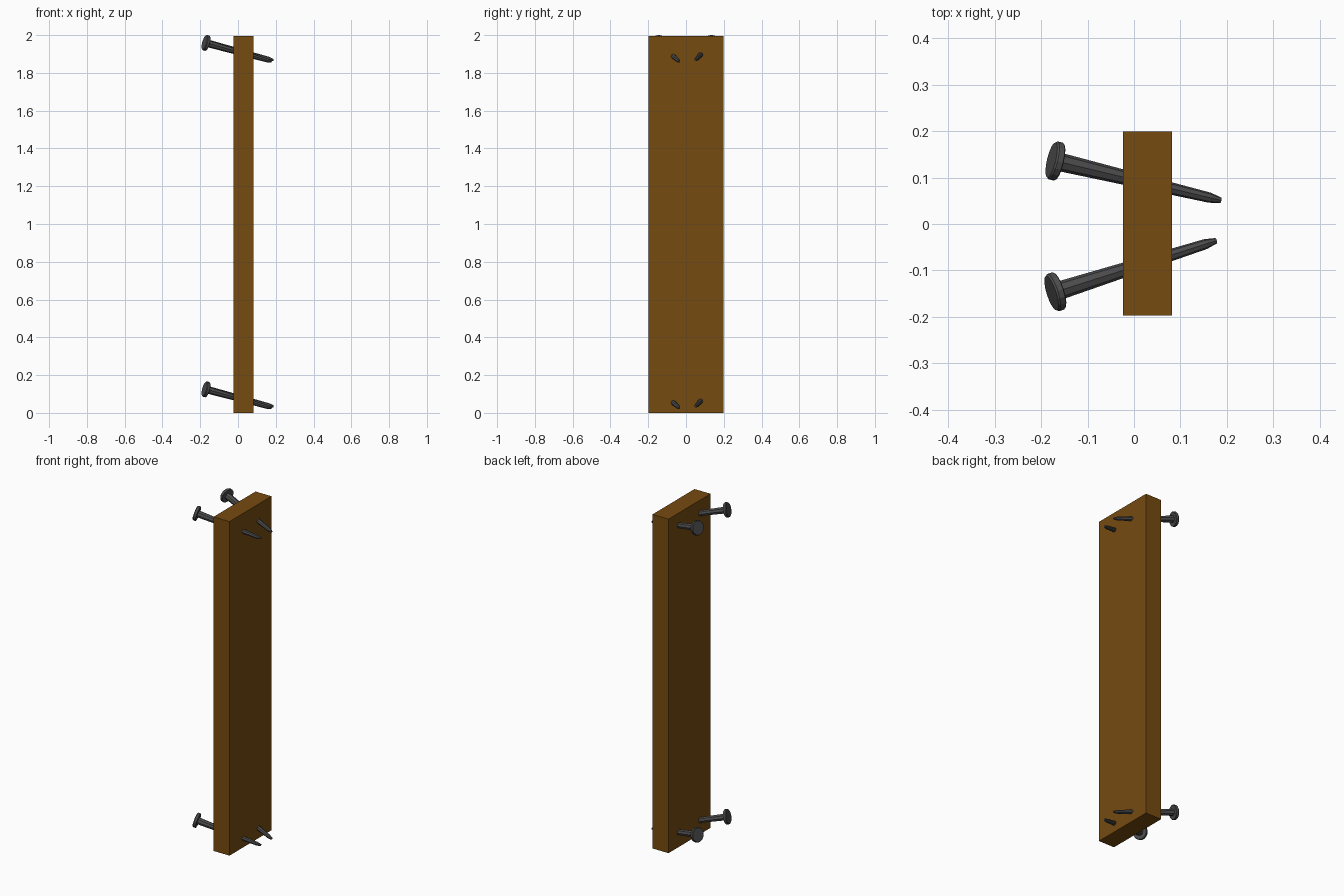
import bpy, bmesh, math
from mathutils import Vector

if "Cube" in bpy.data.objects:
    bpy.data.objects.remove(bpy.data.objects["Cube"])


def material(name, color):
    m = bpy.data.materials.new(name)
    m.diffuse_color = color
    m.use_nodes = True
    m.node_tree.nodes["Principled BSDF"].inputs["Base Color"].default_value = m.diffuse_color
    return m


wood = material("wood", (0.18, 0.07, 0.005, 1))
iron = material("iron", (0.075, 0.075, 0.075, 1))


def lathe(bm, profile, sides):
    # closed solid from (radius, height) rings along local z
    rings = [[bm.verts.new((r * math.cos(2 * math.pi * i / sides),
                            r * math.sin(2 * math.pi * i / sides), h))
              for i in range(sides)] for r, h in profile]
    for a, b in zip(rings, rings[1:]):
        for i in range(sides):
            j = (i + 1) % sides
            bm.faces.new((a[i], a[j], b[j], b[i]))
    bm.faces.new(rings[0][::-1])
    bm.faces.new(rings[-1])


def nail(name, head, tip):
    head, tip = Vector(head), Vector(tip)
    axis = tip - head
    length = axis.length
    bm = bmesh.new()
    # flat round head with a slight chamfer
    lathe(bm, [(0.039, 0), (0.042, 0.004), (0.042, 0.016), (0.040, 0.018)], 16)
    # tapering shank with a blunt point
    lathe(bm, [(0.020, 0.016), (0.011, length - 0.025), (0.006, length)], 8)
    mesh = bpy.data.meshes.new(name)
    bm.to_mesh(mesh)
    bm.free()
    mesh.materials.append(iron)
    ob = bpy.data.objects.new(name, mesh)
    ob.location = head
    ob.rotation_mode = 'QUATERNION'
    ob.rotation_quaternion = axis.to_track_quat('Z', 'Y')
    bpy.context.collection.objects.link(ob)


# upright plank
bpy.ops.mesh.primitive_cube_add(size=1, location=(0.029, 0.001, 0.998))
plank = bpy.context.object
plank.name = "plank"
plank.scale = (0.106, 0.397, 1.996)
plank.data.materials.append(wood)

# a pair of slanted nails at the bottom and at the top
for level, z in (("lower", 0.0), ("upper", 1.834)):
    nail(level + "_back_nail", (-0.178, 0.138, 0.127 + z), (0.187, 0.051, 0.034 + z))
    nail(level + "_front_nail", (-0.178, -0.149, 0.127 + z), (0.177, -0.036, 0.026 + z))
